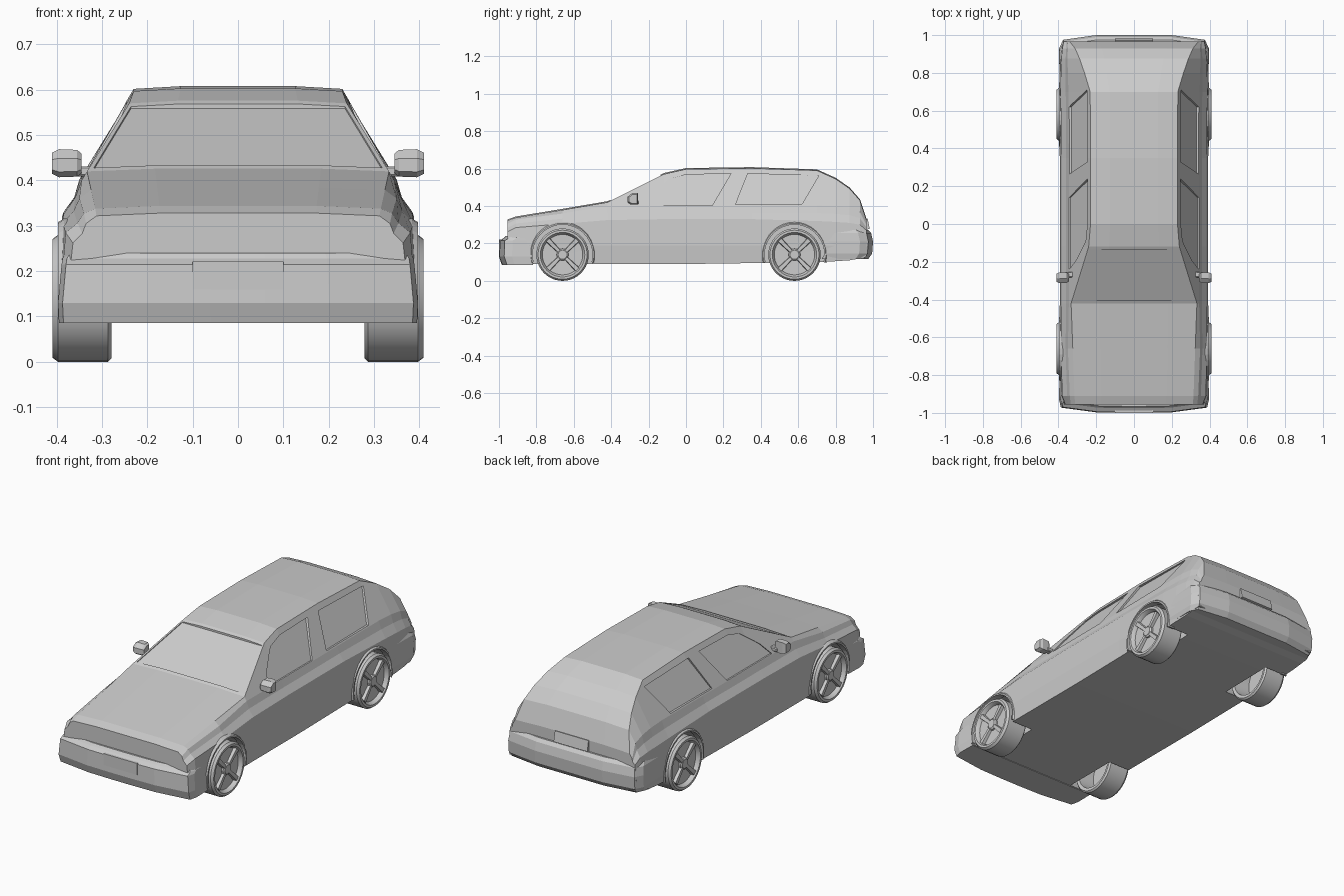
import bpy, bmesh
from math import sin, cos, pi

if "Cube" in bpy.data.objects:
    bpy.data.objects.remove(bpy.data.objects["Cube"])


def loft(name, rings, caps=True, closed=False):
    """Skin a list of equal-length point rings into one mesh object."""
    bm = bmesh.new()
    vs = [[bm.verts.new(p) for p in r] for r in rings]
    n = len(rings[0])
    pairs = list(zip(vs, vs[1:])) + ([(vs[-1], vs[0])] if closed else [])
    for a, b in pairs:
        for i in range(n):
            j = (i + 1) % n
            bm.faces.new((a[i], a[j], b[j], b[i]))
    if caps and not closed:
        bm.faces.new(vs[0])
        bm.faces.new(vs[-1])
    bmesh.ops.recalc_face_normals(bm, faces=bm.faces)
    me = bpy.data.meshes.new(name)
    bm.to_mesh(me)
    bm.free()
    ob = bpy.data.objects.new(name, me)
    bpy.context.collection.objects.link(ob)
    return ob


def select(ob):
    bpy.ops.object.select_all(action='DESELECT')
    ob.select_set(True)
    bpy.context.view_layer.objects.active = ob


def smooth(ob, angle=0.5):
    select(ob)
    bpy.ops.object.shade_smooth_by_angle(angle=angle)


def cut(target, cutter):
    m = target.modifiers.new("cut", 'BOOLEAN')
    m.operation, m.solver, m.object = 'DIFFERENCE', 'EXACT', cutter
    select(target)
    bpy.ops.object.modifier_apply(modifier="cut")
    bpy.data.objects.remove(cutter)


def circle(x, r, y, z, n=40, a0=0.0):
    return [(x, y + r * cos(a0 + 2 * pi * i / n), z + r * sin(a0 + 2 * pi * i / n)) for i in range(n)]


def box(name, loc, size, bevel=0.0):
    bpy.ops.mesh.primitive_cube_add(size=1, location=loc)
    ob = bpy.context.object
    ob.name = name
    ob.scale = size
    bpy.ops.object.transform_apply(location=False, rotation=False, scale=True)
    if bevel:
        m = ob.modifiers.new("bevel", 'BEVEL')
        m.width, m.segments = bevel, 1
    return ob


# Body stations: y, floor z, side x, shoulder z, belt x, belt z, top edge x, top edge z
stations = [
    (-.955, .09, .372, .262, .335, .305, .312, .322),
    (-.91, .09, .388, .285, .340, .328, .315, .338),
    (-.66, .09, .395, .305, .350, .360, .324, .379),
    (-.42, .09, .393, .325, .345, .400, .333, .420),
    (-.12, .09, .393, .330, .345, .400, .240, .570),
    (0.0, .09, .393, .330, .345, .400, .230, .597),
    (.35, .095, .393, .330, .345, .402, .230, .602),
    (.70, .10, .396, .320, .347, .405, .232, .590),
    (.80, .105, .395, .315, .350, .402, .262, .545),
    (.875, .11, .392, .31, .352, .392, .288, .493),
    (.93, .12, .387, .30, .350, .370, .312, .430),
    (.965, .13, .380, .27, .355, .300, .340, .325),
]
rings = []
for y, zf, xs, zs, xb, zb, xt, zt in stations:
    half = [(xs - .006, zf), (xs, .19), (xs - .008, zs), ((xs + xb) / 2 - .01, (zs + zb) / 2), (xb, zb), (xt, zt), (xt * .55, zt + .006)]
    rings.append([(x, y, z) for x, z in half] + [(-x, y, z) for x, z in reversed(half)])
body = loft("body", rings)

# Wheel wells
axles = {"front": -.66, "rear": .58}
for side in (1, -1):
    for y in axles.values():
        cut(body, loft("cutter", [circle(side * .26, .163, y, .14), circle(side * .5, .163, y, .14)]))

# Recessed side windows and windscreen
front_glass = [(-.24, .403), (-.19, .465), (-.09, .545), (0, .568), (.24, .573), (.14, .403)]
rear_glass = [(.265, .408), (.33, .573), (.71, .563), (.62, .410)]
for side in (1, -1):
    for pane in (front_glass, rear_glass):
        plane = [(.345 - .6 * (z - .4), y, z) for y, z in pane]
        cut(body, loft("cutter", [[(side * (x + d), y, z) for x, y, z in plane] for d in (-.008, .08)]))
screen = [(-.318, -.405), (.318, -.405), (.236, -.135), (-.236, -.135)]
cut(body, loft("cutter", [[(x, y, .42 + .5 * (y + .42) + d) for x, y in screen] for d in (-.004, .08)]))


# Bumpers: plan outline stacked in scaled layers
def bumper(name, plan, layers):
    outline = plan + [(-x, y) for x, y in reversed(plan)]
    return loft(name, [[(x * s, y * t, z) for x, y in outline] for z, s, t in layers])


bumper("front_bumper", [(.393, -.83), (.395, -.93), (.385, -.972), (.2, -.997), (.06, -1)],
       [(.086, 1, .985), (.13, 1.005, 1), (.215, .985, .997), (.228, .98, .975), (.240, .96, .965)])
bumper("rear_bumper", [(.394, .745), (.397, .93), (.375, .975), (.2, 1), (.06, 1)],
       [(.118, .985, .975), (.145, 1, .995), (.21, 1, 1), (.255, .99, .99), (.272, .97, .975)])

# Number plate blanks
box("front_plate", (0, -.992, .19), (.2, .016, .062))
box("rear_plate", (0, .966, .303), (.2, .022, .056)).rotation_euler.x = .2

# Wheels, arch lips, mirrors
tyre = [(.372, .012), (.372, .108), (.282, .115), (.279, .132), (.287, .14), (.397, .14),
        (.409, .131), (.409, .119), (.401, .113), (.388, .108), (.386, .012)]
for side in (1, -1):
    tag = "right" if side > 0 else "left"
    for end, y in axles.items():
        smooth(loft(f"{end}_{tag}_wheel", [circle(side * x, r, y, .14) for x, r in tyre], closed=True))
        loft(f"{end}_{tag}_hub", [circle(side * x, r, y, .14, 16) for x, r in ((.37, .032), (.396, .032), (.402, .024))])
        for k in range(4):
            a = pi / 4 + k * pi / 2
            spoke = []
            for r, w, x in ((.02, .011, .400), (.111, .016, .405)):
                spoke.append([(side * px, y + r * cos(a) - q * sin(a), .14 + r * sin(a) + q * cos(a))
                              for px, q in ((.38, -w), (x, -w * .7), (x, w * .7), (.38, w))])
            loft(f"{end}_{tag}_spoke", spoke)
        lip = []
        for k in range(21):
            a = -.25 + (pi + .5) * k / 20
            lip.append([(side * x, y + r * cos(a), .14 + r * sin(a))
                        for x, r in ((.36, .160), (.397, .160), (.397, .168), (.384, .176), (.36, .176))])
        loft(f"{end}_{tag}_arch_lip", lip)

    # Door mirror
    shell = []
    for x, s in ((.345, .7), (.355, .95), (.395, 1), (.410, .75)):
        shell.append([(side * x, -.283 + s * dy, .437 + s * dz) for dy, dz in
                      ((.027, -.03), (.027, .032), (-.005, .032), (-.030, .012), (-.030, -.018), (-.012, -.03))])
    loft(f"{tag}_mirror", shell)
    box(f"{tag}_mirror_arm", (side * .338, -.268, .42), (.05, .03, .022), .004)
